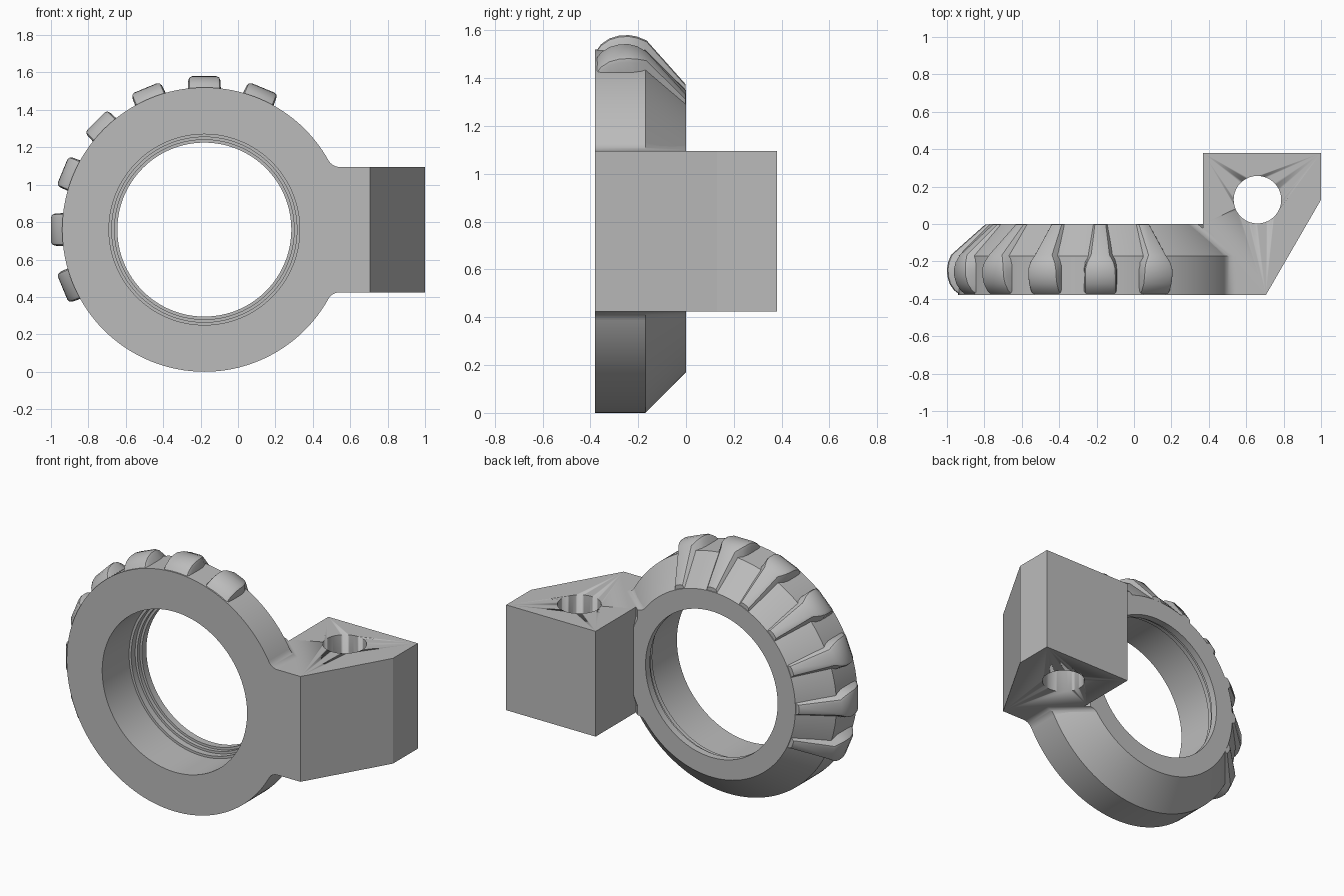
import bpy, bmesh, math
from mathutils import Vector

if "Cube" in bpy.data.objects:
    bpy.data.objects.remove(bpy.data.objects["Cube"], do_unlink=True)

metal = bpy.data.materials.new("plain_grey")
metal.use_nodes = True
grey = (0.5, 0.5, 0.5, 1)
metal.diffuse_color = grey
metal.node_tree.nodes["Principled BSDF"].inputs["Base Color"].default_value = grey

CX, CZ = -0.18, 0.76          # ring axis
R_OUT, R_BACK = 0.76, 0.59    # ring radius at the front and at the back
FRONT, SHOULDER, BACK = -0.38, -0.17, 0.0
HALF = 0.335                  # half height of the block


def loft(name, sections, ring=False, angle=30):
    """Skin closed sections in order; a ring joins last to first."""
    bm = bmesh.new()
    rows = [[bm.verts.new(p) for p in s] for s in sections]
    n = len(rows[0])
    pairs = list(zip(rows, rows[1:]))
    if ring:
        pairs.append((rows[-1], rows[0]))
    else:
        bm.faces.new(rows[0])
        bm.faces.new(rows[-1])
    for a, b in pairs:
        for i in range(n):
            j = (i + 1) % n
            bm.faces.new((a[i], a[j], b[j], b[i]))
    bmesh.ops.recalc_face_normals(bm, faces=bm.faces)
    mesh = bpy.data.meshes.new(name)
    bm.to_mesh(mesh)
    bm.free()
    mesh.materials.append(metal)
    obj = bpy.data.objects.new(name, mesh)
    bpy.context.collection.objects.link(obj)
    bpy.ops.object.select_all(action="DESELECT")
    obj.select_set(True)
    bpy.context.view_layer.objects.active = obj
    bpy.ops.object.shade_smooth_by_angle(angle=math.radians(angle))
    return obj


def polar(r, t, y, a):
    """Point at radius r, sideways offset t, around the ring axis."""
    c, s = math.cos(a), math.sin(a)
    return Vector((CX + r * c - t * s, y, CZ + r * s + t * c))


# Ring with a bevelled back and a stepped lip in the bore
profile = [(R_OUT, FRONT), (R_OUT, SHOULDER), (R_BACK, BACK), (0.465, BACK),
           (0.465, -0.045), (0.48, -0.045), (0.48, -0.07), (0.495, -0.07),
           (0.495, -0.11), (0.51, -0.11), (0.51, FRONT)]
SEG = 128
loft("ring", [[polar(r, 0, y, math.tau * k / SEG) for r, y in profile]
              for k in range(SEG)], ring=True)

# Bevel gear teeth on the upper left: y, base radius, top radius, half widths
stations = [(-0.378, 0.72, 0.75, 0.09, 0.086), (-0.355, 0.72, 0.782, 0.09, 0.086),
            (-0.32, 0.72, 0.806, 0.09, 0.086), (-0.28, 0.72, 0.818, 0.09, 0.086),
            (-0.24, 0.72, 0.82, 0.09, 0.085), (-0.205, 0.72, 0.814, 0.088, 0.076),
            (-0.165, 0.71, 0.798, 0.08, 0.055), (-0.002, 0.55, 0.615, 0.055, 0.035)]


def tooth_section(y, rb, rt, hb, ht, a):
    side = [(rb, hb), (rt - 0.02, ht), (rt - 0.006, ht - 0.006), (rt, ht - 0.02)]
    outline = side + [(r, -t) for r, t in reversed(side)]
    return [polar(r, t, y, a) for r, t in outline]


for k in range(7):
    a = math.radians(67.5 + 22.5 * k)
    loft(f"tooth_{k + 1}", [tooth_section(*s, a) for s in stations], angle=25)

# Mounting block with a slanted front corner
plan = [(0.37, BACK), (0.37, FRONT), (0.705, FRONT), (1, 0.13), (1, 0.38), (0.37, 0.38)]
block = loft("mounting_block", [[(x, y, CZ + s * HALF) for x, y in plan] for s in (-1, 1)])

# Vertical bolt hole through the block
circle = [math.tau * k / 64 for k in range(64)]
cutter = loft("hole_cutter", [[(0.66 + 0.127 * math.cos(a), 0.13 + 0.127 * math.sin(a), z)
                               for a in circle] for z in (0.2, 1.3)])
cutter.hide_render = True
cut = block.modifiers.new("bolt_hole", "BOOLEAN")
cut.operation, cut.solver, cut.object = "DIFFERENCE", "EXACT", cutter
bpy.context.view_layer.objects.active = block
bpy.ops.object.modifier_apply(modifier=cut.name)
bpy.data.objects.remove(cutter, do_unlink=True)


# Fillets blending the block into the ring above and below
def fillet_section(y, ring_r, sign, rad=0.07, steps=10):
    h = HALF + rad
    xc = math.sqrt((ring_r + rad) ** 2 - h ** 2)
    start = math.atan2(-h, -xc)
    end = -math.pi / 2
    pts = []
    for k in range(steps + 1):
        a = start + (end - start) * k / steps
        pts.append((xc + rad * math.cos(a), h + rad * math.sin(a)))
    pts += [(xc, 0.28), (xc - 0.02, 0.28)]
    return [(CX + x, y, CZ + sign * z) for x, z in pts]


for name, sign in (("upper_fillet", 1), ("lower_fillet", -1)):
    loft(name, [fillet_section(FRONT, R_OUT, sign),
                fillet_section(SHOULDER, R_OUT, sign),
                fillet_section(BACK, R_BACK, sign)])
